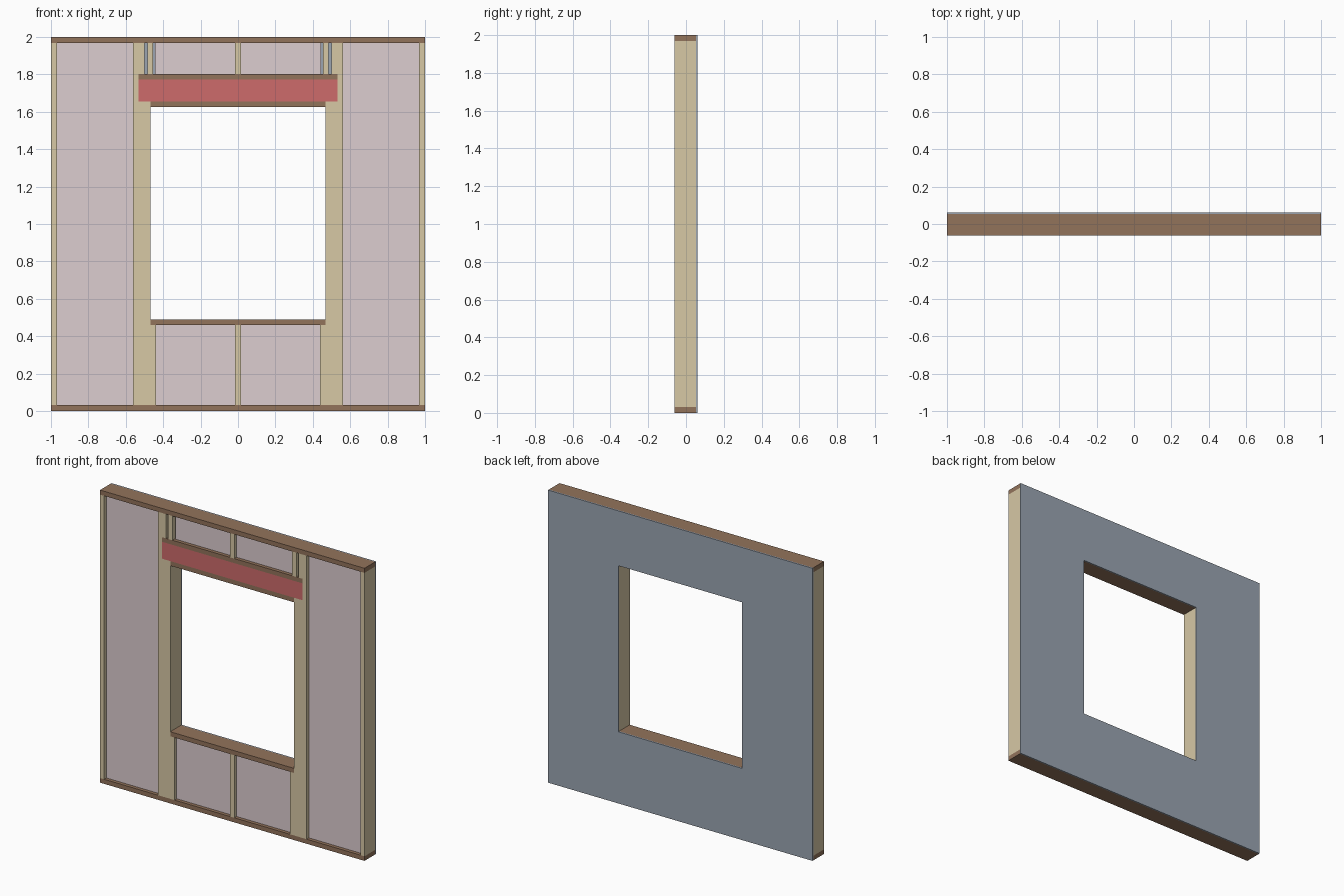
import bpy, bmesh

if "Cube" in bpy.data.objects:
    bpy.data.objects.remove(bpy.data.objects["Cube"])

T = 0.03125                  # lumber thickness
Y0, Y1, Y2 = -0.062, 0.0527, 0.062   # frame front, frame back, sheathing back
YI = -0.038                  # insulation front


def material(name, rgb):
    m = bpy.data.materials.new(name)
    m.diffuse_color = (*[c ** 2.2 for c in rgb], 1)
    m.use_nodes = True
    m.node_tree.nodes["Principled BSDF"].inputs["Base Color"].default_value = m.diffuse_color
    return m


STUD = material("stud_wood", (0.84, 0.78, 0.64))
PLATE = material("plate_wood", (0.57, 0.45, 0.36))
HEADER = material("header_red", (0.80, 0.42, 0.42))
BATT = material("insulation_pink", (0.86, 0.80, 0.81))
SHEET = material("sheathing_grey", (0.60, 0.64, 0.69))


def finish(name, bm, mat):
    bmesh.ops.recalc_face_normals(bm, faces=bm.faces)
    me = bpy.data.meshes.new(name)
    bm.to_mesh(me)
    bm.free()
    me.materials.append(mat)
    ob = bpy.data.objects.new(name, me)
    bpy.context.collection.objects.link(ob)
    return ob


def box(name, x0, x1, z0, z1, mat, y0=Y0, y1=Y1):
    bm = bmesh.new()
    bmesh.ops.create_cube(bm, size=1)
    for v in bm.verts:
        v.co = (x1 if v.co.x > 0 else x0,
                y1 if v.co.y > 0 else y0,
                z1 if v.co.z > 0 else z0)
    return finish(name, bm, mat)


def pair(name, x0, x1, z0, z1, mat, **kw):
    # x0, x1 are given for the right side
    box(name + "_right", x0, x1, z0, z1, mat, **kw)
    box(name + "_left", -x1, -x0, z0, z1, mat, **kw)


# Key sizes
W = 0.46875                  # half width of window opening
SILL, HEAD = 0.49, 1.625     # opening bottom and top
HB = HEAD + T                # header underside
HT = HB + 0.1155             # header top
CAP = HT + T                 # top of plate over header
LO, HI = T, 2 - T            # between the wall plates

# Horizontal plates
box("bottom_plate", -1, 1, 0, T, PLATE)
box("top_plate", -1, 1, HI, 2, PLATE)
box("window_sill", -W, W, SILL - T, SILL, PLATE)
box("window_head_plate", -W, W, HEAD, HB, PLATE)
box("header_cap_plate", -W - 2 * T, W + 2 * T, HT, CAP, PLATE)

# Structural header beam
box("header", -W - 2 * T, W + 2 * T, HB, HT, HEADER)

# Full height studs and window jack studs
pair("end_stud", 1 - T, 1, LO, HI, STUD)
pair("king_stud", W + 2 * T, W + 3 * T, LO, HI, STUD)
pair("outer_jack_stud", W + T, W + 2 * T, LO, HB, STUD)
pair("inner_jack_stud", W, W + T, LO, HB, STUD)

# Short cripple studs over the header and under the sill
pair("upper_outer_cripple", W + T, W + 2 * T, CAP, HI, STUD)
pair("upper_cripple", W - T / 2, W + T / 2, CAP, HI, STUD)
box("upper_centre_cripple", -T / 2, T / 2, CAP, HI, STUD)
pair("lower_cripple", W - T, W, LO, SILL - T, STUD)
box("lower_centre_cripple", -T / 2, T / 2, LO, SILL - T, STUD)

# Insulation batts, set back from the frame front
pair("side_insulation", W + 3 * T, 1 - T, LO, HI, BATT, y0=YI)
pair("lower_insulation", T / 2, W - T, LO, SILL - T, BATT, y0=YI)
pair("upper_insulation", T / 2, 0.445, CAP, HI, BATT, y0=YI)

# Back sheathing: 3 x 3 sheet with the window cell left out, extruded
bm = bmesh.new()
grid = [[bm.verts.new((x, Y1, z)) for z in (0, SILL, HEAD, 2)]
        for x in (-1, -W, W, 1)]
for i in range(3):
    for j in range(3):
        if (i, j) != (1, 1):
            bm.faces.new((grid[i][j], grid[i + 1][j],
                          grid[i + 1][j + 1], grid[i][j + 1]))
ext = bmesh.ops.extrude_face_region(bm, geom=bm.faces[:], use_keep_orig=True)
for g in ext["geom"]:
    if isinstance(g, bmesh.types.BMVert):
        g.co.y = Y2
finish("sheathing", bm, SHEET)
